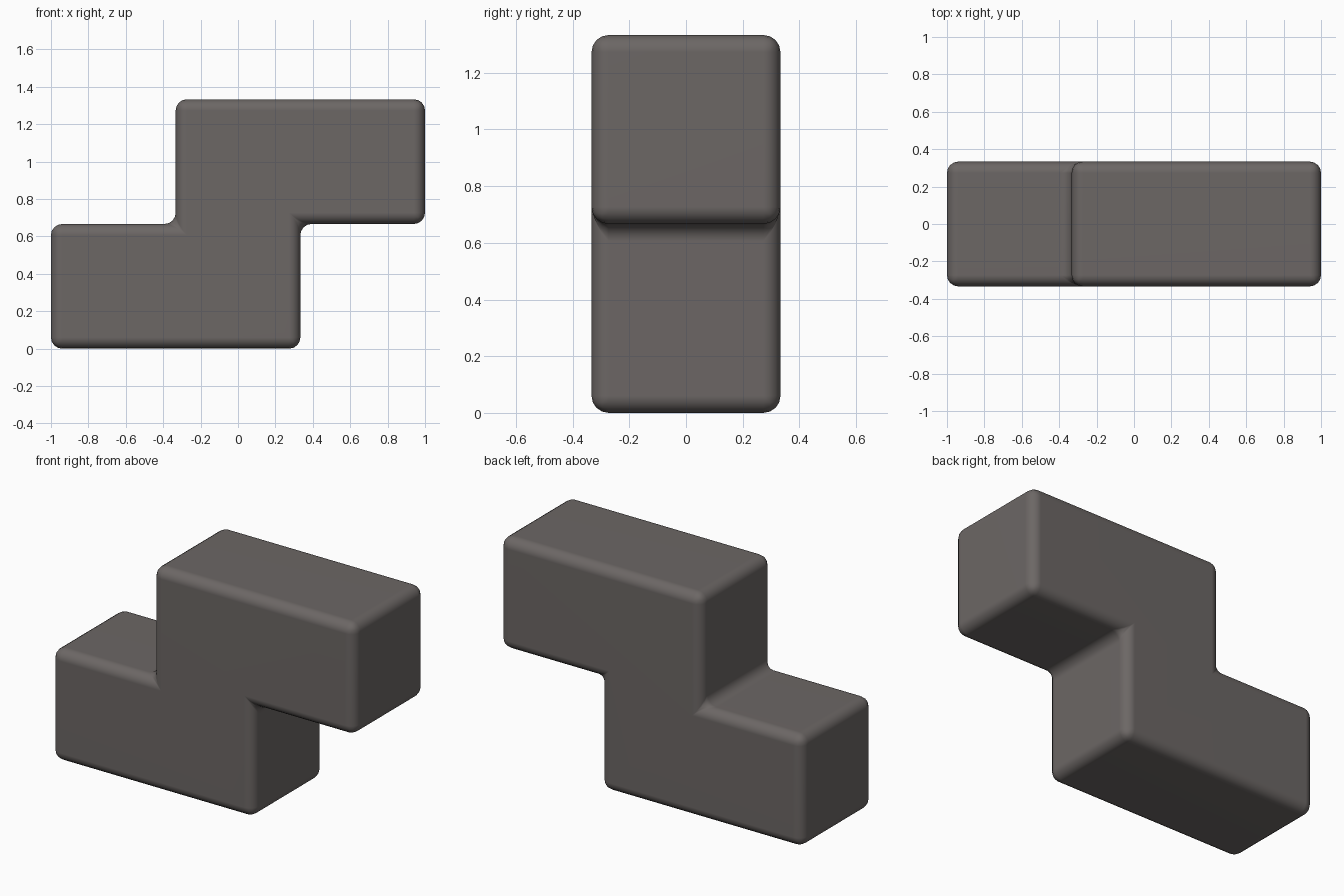
import bpy, bmesh

if "Cube" in bpy.data.objects:
    bpy.data.objects.remove(bpy.data.objects["Cube"])

U = 2 / 3       # edge length of one cube cell
H = U / 2

# Stepped profile of four cells, drawn in x-z
profile = [(-1, 0), (H, 0), (H, U), (1, U), (1, 2 * U), (-H, 2 * U), (-H, U), (-1, U)]

bm = bmesh.new()
face = bm.faces.new([bm.verts.new((x, -H, z)) for x, z in profile])
ext = bmesh.ops.extrude_face_region(bm, geom=[face])
moved = [g for g in ext["geom"] if isinstance(g, bmesh.types.BMVert)]
bmesh.ops.translate(bm, verts=moved, vec=(0, U, 0))
bmesh.ops.recalc_face_normals(bm, faces=bm.faces)

# Round every edge, inner corners included
bmesh.ops.bevel(bm, geom=bm.edges[:], offset=0.06, offset_type='OFFSET',
                segments=4, profile=0.5, affect='EDGES', clamp_overlap=True)
bmesh.ops.recalc_face_normals(bm, faces=bm.faces)

mesh = bpy.data.meshes.new("stepped_block")
bm.to_mesh(mesh)
bm.free()
block = bpy.data.objects.new("stepped_block", mesh)
bpy.context.collection.objects.link(block)

# Single warm grey colour
grey = bpy.data.materials.new("warm grey")
grey.diffuse_color = (0.15, 0.135, 0.13, 1)
grey.use_nodes = True
grey.node_tree.nodes["Principled BSDF"].inputs["Base Color"].default_value = grey.diffuse_color
mesh.materials.append(grey)

# Smooth rounded edges with flat main faces
bpy.context.view_layer.objects.active = block
block.select_set(True)
bpy.ops.object.shade_smooth_by_angle(angle=0.7)
normals = block.modifiers.new("flat faces", 'WEIGHTED_NORMAL')
normals.keep_sharp = True
